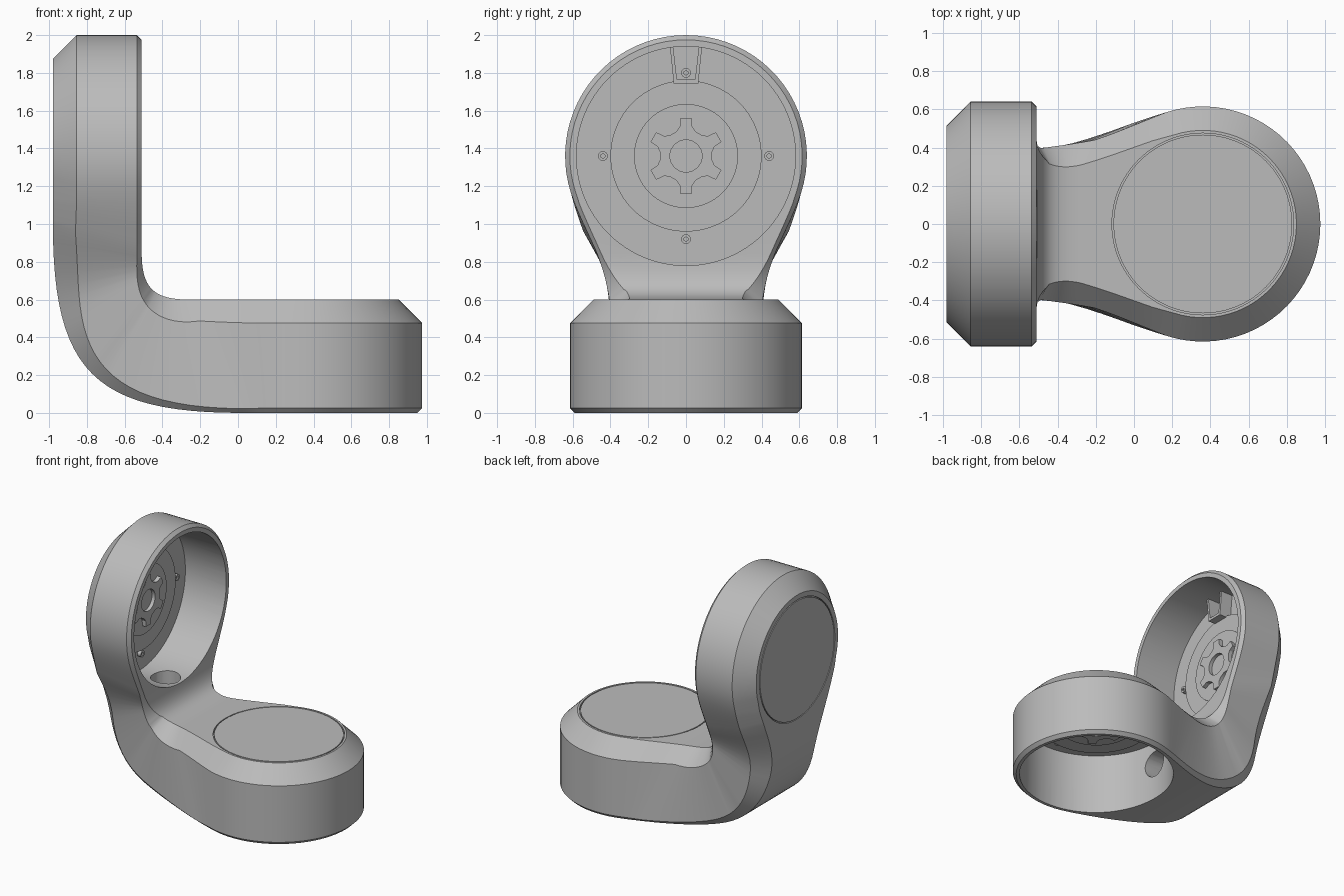
import bpy, bmesh, math
from mathutils import Vector, Matrix

if "Cube" in bpy.data.objects:
    bpy.data.objects.remove(bpy.data.objects["Cube"])

grey = bpy.data.materials.new("plain grey")
grey.use_nodes = True
grey.diffuse_color = (0.5, 0.5, 0.5, 1)
grey.node_tree.nodes["Principled BSDF"].inputs["Base Color"].default_value = (0.5, 0.5, 0.5, 1)


def finish(name, bm):
    bmesh.ops.remove_doubles(bm, verts=bm.verts, dist=1e-4)
    bmesh.ops.recalc_face_normals(bm, faces=bm.faces)
    mesh = bpy.data.meshes.new(name)
    bm.to_mesh(mesh)
    bm.free()
    mesh.materials.append(grey)
    obj = bpy.data.objects.new(name, mesh)
    bpy.context.collection.objects.link(obj)
    return obj


def smooth(obj):
    bpy.ops.object.select_all(action='DESELECT')
    obj.select_set(True)
    bpy.context.view_layer.objects.active = obj
    bpy.ops.object.shade_smooth_by_angle(angle=math.radians(28))


def prism(name, pts, z0, z1, frame):
    """Extrude a flat outline from z0 to z1 in the given frame."""
    bm = bmesh.new()
    rings = [[bm.verts.new(frame @ Vector((x, y, z))) for x, y in pts] for z in (z0, z1)]
    bm.faces.new(rings[0])
    bm.faces.new(rings[1])
    for i in range(len(pts)):
        j = (i + 1) % len(pts)
        bm.faces.new((rings[0][i], rings[0][j], rings[1][j], rings[1][i]))
    return finish(name, bm)


def circle(r, cx=0, cy=0, n=96):
    return [(cx + r * math.cos(math.tau * i / n), cy + r * math.sin(math.tau * i / n))
            for i in range(n)]


def cut(obj, cutter):
    cutter.hide_render = True
    mod = obj.modifiers.new("cut", 'BOOLEAN')
    mod.operation, mod.solver, mod.object = 'DIFFERENCE', 'EXACT', cutter
    bpy.context.view_layer.objects.active = obj
    bpy.ops.object.modifier_apply(modifier="cut")
    bpy.data.objects.remove(cutter)


# Main dimensions: two cups joined by a bent neck
CX, R1 = 0.36, 0.615
CZ, R2 = 1.36, 0.64
LEFT, INNER_X, TOP = -0.98, -0.51, 0.6
NECK, BIG, SMALL = 0.385, 0.125, 0.025
ARC = math.radians(108)


def lerp(a, b, t):
    return a + (b - a) * t


def half_width(d, r, end):
    """Half width of the neck at distance d from a cup centre."""
    start, w0 = -r * math.cos(ARC), r * math.sin(ARC)
    u = min(max((d - start) / (end - start), 0), 1)
    slope = -0.325 * (end - start)
    return ((2*u**3 - 3*u*u + 1) * w0 + (u**3 - 2*u*u + u) * slope
            + (3*u*u - 2*u**3) * NECK)


def corner(t, size, h):
    """Curve from the flat arm to the upright arm."""
    def f(a):
        return size * ((1 - a)**3 + 3 * (1 - a)**2 * a * (1 - h))
    return f(t), f(1 - t)


def section(outer, inner, wo, wi, co, ci, shift_o=(0, 0), shift_i=(0, 0)):
    """Chamfered cross-section through the arm."""
    o, i = Vector((outer[0], 0, outer[1])), Vector((inner[0], 0, inner[1]))
    n, y = (i - o).normalized(), Vector((0, 1, 0))
    so, si = Vector((shift_o[0], 0, shift_o[1])), Vector((shift_i[0], 0, shift_i[1]))
    half = [o + so + y * max(wo[1], 0), o + n * co + y * wo[0],
            i - n * ci + y * wi[0], i + si + y * max(wi[1], 0)]
    return half + [Vector((p.x, -p.y, p.z)) for p in reversed(half)]


def arc_sections(flat):
    out = []
    for k in range(23):
        a = ARC * k / 22
        c, s = math.cos(a), math.sin(a)
        if flat:
            x = CX + R1 * c
            out.append(section((x, 0), (x, TOP), (R1*s, (R1-SMALL)*s), (R1*s, (R1-BIG)*s),
                               SMALL, BIG, (-SMALL*c, 0), (-BIG*c, 0)))
        else:
            z = CZ + R2 * c
            out.append(section((LEFT, z), (INNER_X, z), (R2*s, (R2-BIG)*s),
                               (R2*s, (R2-SMALL)*s), BIG, SMALL, (0, -BIG*c), (0, -SMALL*c)))
    return out


def neck_section(o, i, t):
    s = t * t * (3 - 2 * t)
    co, ci = lerp(SMALL, BIG, s), lerp(BIG, SMALL, s)
    ws = [half_width(CX - p[0], R1, 0.95) if t < 0.5 else half_width(CZ - p[1], R2, 0.85)
          for p in (o, i)]
    return section(o, i, (ws[0], ws[0] - co), (ws[1], ws[1] - ci), co, ci)


# Arm body lofted along the bend
def bend(t):
    u, z = corner(t, 1.0, 0.78)
    a, b = corner(t, 0.25, 0.75)
    return (LEFT + u, z), (INNER_X + a, TOP + b)


sections = arc_sections(True)
x0, z0 = CX + R1 * math.cos(ARC), CZ + R2 * math.cos(ARC)
(o, i) = bend(0)
for k in range(1, 6):
    t = k / 6
    sections.append(neck_section((lerp(x0, o[0], t), 0), (lerp(x0, i[0], t), TOP), 0))
for k in range(25):
    sections.append(neck_section(*bend(k / 24), k / 24))
(o, i) = bend(1)
for k in range(1, 6):
    t = k / 6
    sections.append(neck_section((LEFT, lerp(o[1], z0, t)), (INNER_X, lerp(i[1], z0, t)), 1))
sections += reversed(arc_sections(False))

bm = bmesh.new()
loops = [[bm.verts.new(p) for p in s] for s in sections]
for a, b in zip(loops, loops[1:]):
    for k in range(8):
        j = (k + 1) % 8
        bm.faces.new((a[k], a[j], b[j], b[k]))
bmesh.ops.dissolve_degenerate(bm, dist=1e-4, edges=bm.edges)
body = finish("arm_body", bm)


# Frames: local x to the cup's tip, local z out of its opening
def frame(origin, tip, out):
    tip, out = Vector(tip), Vector(out)
    m = Matrix((tip, out.cross(tip), out)).transposed().to_4x4()
    m.translation = origin
    return m


cups = (("lower", frame((CX, 0, 0.48), (1, 0, 0), (0, 0, -1)), 0.565, 0.48, 0.12, 0.07),
        ("upper", frame((-0.87, 0, CZ), (0, 0, 1), (1, 0, 0)), 0.58, 0.36, 0.11, 0.04))

for name, m, r, depth, back, step in cups:
    # Cup cavity and the round cover set flush in its back
    cut(body, prism("cavity_cutter", circle(r), 0, depth + 0.1, m))
    cut(body, prism("cover_cutter", circle(0.475), -back - 0.1, 0.02 - back, m))
    smooth(prism(name + "_cover", circle(0.467), -back, 0.03 - back, m))
    # Stepped drive discs
    smooth(prism(name + "_drive_disc", circle(0.4), -0.02, step, m))
    smooth(prism(name + "_inner_disc", circle(0.275), 0, step + 0.008, m))
    # Six-lobed hub with bored centre and bolt holes
    lobe = [(0.13, -0.05), (0.155, -0.033), (0.2, -0.03), (0.2, 0.03), (0.155, 0.033), (0.13, 0.05)]
    pts = []
    for k in range(6):
        c, s = math.cos(k * math.pi / 3), math.sin(k * math.pi / 3)
        pts += [(x * s + y * c, -x * c + y * s) for x, y in lobe]
    pts = [(y, x) for x, y in pts]
    hub = prism(name + "_hub", pts, step, step + 0.04, m)
    cut(hub, prism("bore_cutter", circle(0.085, n=32), step + 0.012, step + 0.1, m))
    for k in range(6):
        a = k * math.pi / 3 + math.pi / 6
        cut(hub, prism("hole_cutter", circle(0.022, 0.16 * math.cos(a), 0.16 * math.sin(a), 16),
                       step + 0.015, step + 0.1, m))
        b = a + math.pi / 6
        smooth(prism(name + "_hub_pin", circle(0.018, 0.158 * math.cos(b), 0.158 * math.sin(b), 16),
                     step, step + 0.014, m))
    smooth(hub)
    # Screws around the floor
    for x, y in ((0, 0.44), (0, -0.44), (-0.44, 0), (0.44, 0)):
        boss = prism(name + "_screw", circle(0.026, x, y, 20), -0.01, 0.03, m)
        cut(boss, prism("socket_cutter", circle(0.012, x, y, 6), 0.015, 0.1, m))
        smooth(boss)
    # U-shaped clip at the tip
    clip = [(r, -0.085), (0.385, -0.065), (0.385, 0.065), (r, 0.085),
            (r, 0.068), (0.405, 0.048), (0.405, -0.048), (r, -0.068)]
    smooth(prism(name + "_clip", clip, -0.01, 0.1, m))

# Cable passage through the neck
up = Matrix.Translation((-0.64, 0, 0))
along = frame((0, 0, 0.3), (0, 0, 1), (1, 0, 0))
cut(body, prism("passage_cutter", circle(0.11, n=32), 0.25, 0.95, up))
cut(body, prism("passage_cutter", circle(0.105, n=32), -0.7, 0.0, along))
smooth(body)
